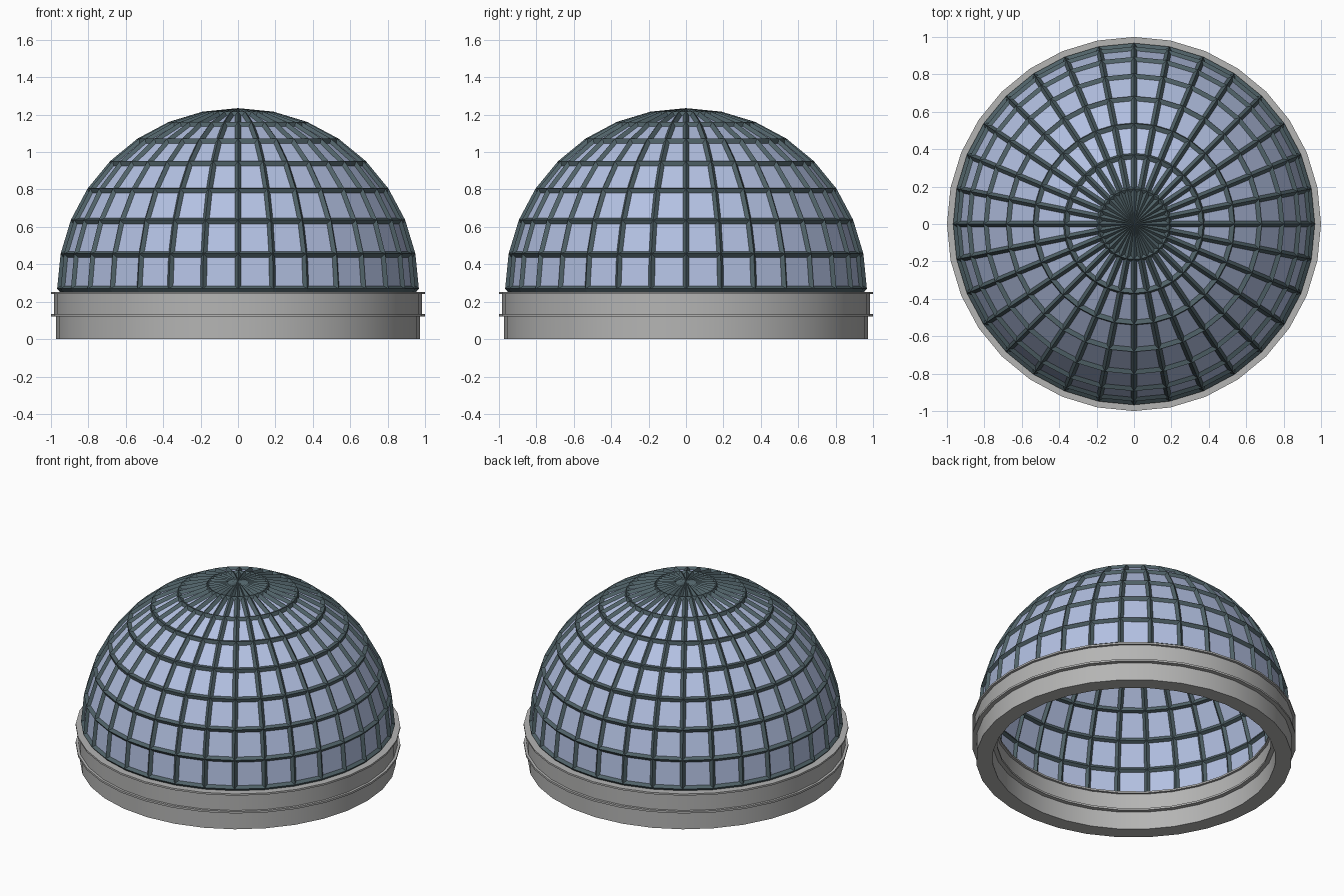
import bpy, bmesh, math

if "Cube" in bpy.data.objects:
    bpy.data.objects.remove(bpy.data.objects["Cube"])

SEG = 32            # meridians around the dome
DOME_R, DOME_Z = 0.95, 0.268
BAR = 0.034         # glazing bar width


def material(name, rgb):
    m = bpy.data.materials.new(name)
    m.diffuse_color = (*rgb, 1)
    m.use_nodes = True
    m.node_tree.nodes["Principled BSDF"].inputs["Base Color"].default_value = m.diffuse_color
    return m


def add_object(name, bm, mat):
    bmesh.ops.recalc_face_normals(bm, faces=bm.faces)
    me = bpy.data.meshes.new(name)
    bm.to_mesh(me)
    bm.free()
    me.materials.append(mat)
    ob = bpy.data.objects.new(name, me)
    bpy.context.collection.objects.link(ob)
    return ob


def half_dome(name, mat):
    bm = bmesh.new()
    bmesh.ops.create_uvsphere(bm, u_segments=SEG, v_segments=16, radius=DOME_R)
    low = [v for v in bm.verts if v.co.z < -0.01]
    bmesh.ops.delete(bm, geom=low, context='VERTS')
    ob = add_object(name, bm, mat)
    # outward normals on the open shell
    if ob.data.polygons[0].normal.dot(ob.data.polygons[0].center) < 0:
        ob.data.flip_normals()
    ob.location.z = DOME_Z
    return ob


def lathe(name, profile, mat):
    bm = bmesh.new()
    rings = []
    for i in range(SEG):
        a = 2 * math.pi * i / SEG
        rings.append([bm.verts.new((r * math.cos(a), r * math.sin(a), z)) for r, z in profile])
    n = len(profile)
    for i in range(SEG):
        a, b = rings[i], rings[(i + 1) % SEG]
        for j in range(n):
            k = (j + 1) % n
            bm.faces.new((a[j], b[j], b[k], a[k]))
    return add_object(name, bm, mat)


glass = material("pale blue glass", (0.45, 0.53, 0.76))
metal = material("dark slate metal", (0.08, 0.122, 0.138))
stone = material("light grey stone", (0.46, 0.46, 0.455))

# Glass panes
half_dome("glass_panes", glass)

# Glazing bars: wireframe of the same dome
frame = half_dome("dome_frame", metal)
wire = frame.modifiers.new("bars", 'WIREFRAME')
wire.thickness = BAR
wire.offset = 0
wire.use_even_offset = True
wire.use_boundary = True
wire.use_replace = True

# Stepped base ring with two thin flanges, outside and inside
base = lathe("base_ring", [
    (0.973, 0.0), (0.973, 0.12), (1.0, 0.12), (1.0, 0.133),
    (0.984, 0.133), (0.984, 0.241), (1.0, 0.241), (1.0, 0.253),
    (0.845, 0.253), (0.845, 0.241), (0.86, 0.241), (0.86, 0.133),
    (0.845, 0.133), (0.845, 0.12), (0.872, 0.12), (0.872, 0.0)], stone)
bpy.context.view_layer.objects.active = base
base.select_set(True)
bpy.ops.object.shade_smooth_by_angle(angle=math.radians(30))
